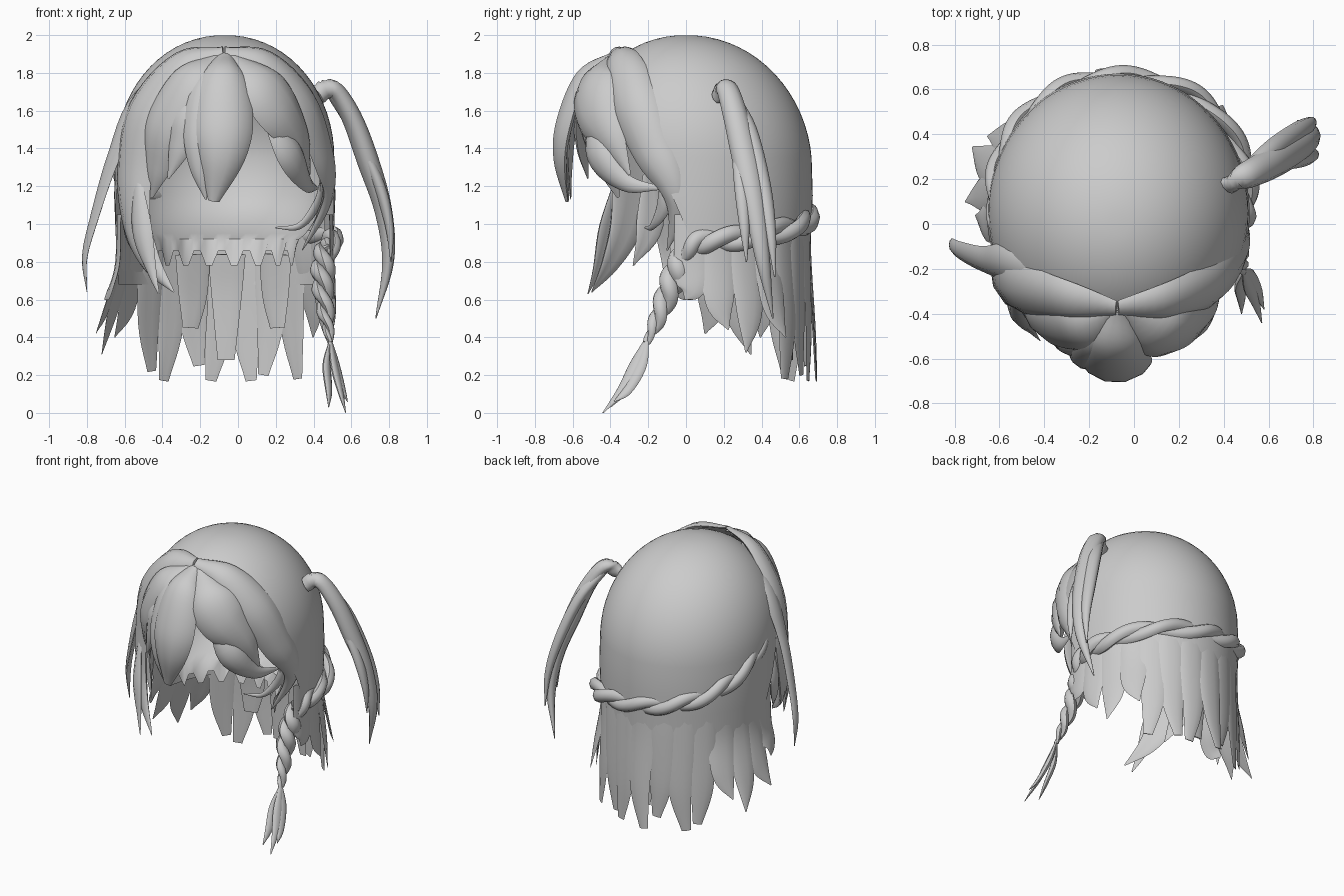
import bpy, bmesh, math
from mathutils import Vector as V

CX, CY, RX, RY = -0.07, 0.05, 0.58, 0.615   # head ellipse


def finish(name, bm):
    bmesh.ops.recalc_face_normals(bm, faces=bm.faces)
    me = bpy.data.meshes.new(name)
    bm.to_mesh(me)
    bm.free()
    ob = bpy.data.objects.new(name, me)
    bpy.context.collection.objects.link(ob)
    bpy.context.view_layer.objects.active = ob
    bpy.ops.object.select_all(action='DESELECT')
    ob.select_set(True)
    bpy.ops.object.shade_smooth_by_angle(angle=math.radians(50))
    return ob


def spline(pts, sub):
    # Catmull-Rom through (x, y, z, half-width) points
    P = [V(p) for p in pts]
    P = [P[0] * 2 - P[1]] + P + [P[-1] * 2 - P[-2]]
    out = []
    for i in range(1, len(P) - 2):
        a, b, c, d = P[i - 1:i + 3]
        for k in range(sub):
            t = k / sub
            out.append(0.5 * (2 * b + (c - a) * t + (2 * a - 5 * b + 4 * c - d) * t * t
                              + (3 * b - a - 3 * c + d) * t ** 3))
    return out + [P[-2]]


def frames(path):
    # centre, half-width, side and outward direction at every path point
    res = []
    for i, p in enumerate(path):
        t = (path[min(i + 1, len(path) - 1)] - path[max(i - 1, 0)]).to_3d().normalized()
        c = p.to_3d()
        ref = V((c.x - CX, c.y - CY, max(0, c.z - 1.3)))
        side = t.cross(ref).normalized()
        res.append((c, max(p[3], 0.003), side, side.cross(t)))
    return res


def sweep(bm, path, thick=0.3, bend=0.25, n=10):
    rings = []
    for c, w, side, out in frames(path):
        ring = []
        for k in range(n):
            a = 2 * math.pi * k / n
            u, v = math.cos(a), math.sin(a)
            ring.append(bm.verts.new(c + side * w * u + out * w * (thick * v - bend * u * u)))
        rings.append(ring)
    for r, s in zip(rings, rings[1:]):
        for k in range(n):
            bm.faces.new((r[k], r[(k + 1) % n], s[(k + 1) % n], s[k]))
    bm.faces.new(rings[0])
    bm.faces.new(rings[-1])


def lock(name, *paths, thick=0.3, bend=0.25):
    bm = bmesh.new()
    for p in paths:
        sweep(bm, spline(p, 6), thick, bend)
    return finish(name, bm)


def plait(name, pts, turns, extra=()):
    # two fat strands twisted round a path, with optional tassel locks
    bm = bmesh.new()
    fr = frames(spline(pts, 18))
    for k in range(2):
        strand = []
        for i, (c, w, side, out) in enumerate(fr):
            a = 2 * math.pi * turns * i / (len(fr) - 1) + k * math.pi
            q = c + side * w * 0.45 * math.cos(a) + out * w * 0.4 * math.sin(a)
            strand.append(V((*q, w * 0.72)))
        sweep(bm, strand, 0.8, 0, 8)
    for p in extra:
        sweep(bm, spline(p, 6), 0.5, 0)
    return finish(name, bm)


def shell(name, profile, cut, zig=0.0, seg=72):
    # (radius factor, z, y shift) rows round the head, cut off along the hairline
    bm = bmesh.new()
    rows = []
    for j, (r, z, dy) in enumerate(profile):
        row = []
        for i in range(seg):
            a = 2 * math.pi * i / seg
            dz = zig * ((i // 2) % 2) if j == len(profile) - 1 else 0
            row.append(bm.verts.new((CX + RX * r * math.cos(a), CY + dy + RY * r * math.sin(a), z + dz)))
        rows.append(row)
    for r, s in zip(rows, rows[1:]):
        for i in range(seg):
            bm.faces.new((r[i], r[(i + 1) % seg], s[(i + 1) % seg], s[i]))
    bm.faces.new(rows[0])
    bmesh.ops.bisect_plane(bm, geom=bm.verts[:] + bm.edges[:] + bm.faces[:],
                           plane_co=(0, -0.4, 1.9), plane_no=cut, clear_inner=True)
    return finish(name, bm)


# Smooth crown and the inner lining that curls forward to a jagged nape
arc = [math.radians(4 + 86 * i / 16) for i in range(17)]
shell("crown", [(math.sin(a) ** .96, 1.35 + 0.65 * math.cos(a), -.05 * math.cos(a)) for a in arc]
      + [(1.01, 1.15, 0), (1.0, 1.0, 0), (0.985, 0.8, 0), (.98, .68, 0)], (0, .92, .4))
shell("nape_lining", [(0.95 * math.sin(a), 1.35 + 0.6 * math.cos(a), -.04 * math.cos(a)) for a in arc]
      + [(0.92, 1.15, 0), (0.84, 1.03, -.05), (0.74, 0.95, -.12), (0.69, 0.92, -.17), (0.66, 0.78, -.19)],
      (0, .95, .34), zig=0.08)

# Back hair: tapered locks round the nape (angle, tip height, flare)
back = [(-2, .60, 1.0), (12, .44, 1.03), (27, .32, 1.07), (40, .40, 1.12), (52, .18, 1.02),
        (65, .2, .98), (79, .17, 1.0), (93, .17, 1.05), (107, .25, .98), (120, .17, 1.0),
        (134, .22, 1.02), (147, .4, 1.15), (160, .31, 1.22), (172, .42, 1.18), (184, .6, 1.1)]
paths = []
for i, (deg, tip, flare) in enumerate(back):
    def at(r, z, w, da=0):
        a = math.radians(deg + da)
        return (CX + RX * r * math.cos(a), CY + RY * r * math.sin(a), z, w)
    end = 0.03 if 45 < deg < 140 else 0.004
    paths.append([at(.975, 1.05, .09), at(.985, .8, .092), at(.52 + flare * .48, .36 + tip * .5, .075),
                  at(flare, tip, end, 4 if i % 2 else -3)])
lock("back_locks", *paths, thick=0.1, bend=0.08)
lock("inner_back_locks",
     *[[(x, .56 - abs(x) * .3, .84, .10), (x, .58 - abs(x) * .3, .62, .08), (x * 1.05, .58 - abs(x) * .3, tip, .045)]
       for x, tip in ((-.24, .45), (-.06, .28), (.2, .45))], thick=0.1, bend=0.05)

# Fringe
lock("centre_fringe",
     [(-.07, -.39, 1.9, .04), (-.08, -.55, 1.79, .12), (-.08, -.645, 1.55, .16), (-.09, -.67, 1.35, .125),
      (-.13, -.63, 1.12, .03)],
     [(-.09, -.42, 1.87, .04), (-.17, -.55, 1.74, .09), (-.21, -.62, 1.5, .085), (-.2, -.63, 1.3, .06),
      (-.17, -.61, 1.13, .005)], thick=.28)
lock("right_fringe",
     [(-.04, -.40, 1.89, .04), (.11, -.51, 1.77, .14), (.23, -.5, 1.62, .16), (.33, -.41, 1.45, .1),
      (.38, -.3, 1.26, .01)],
     [(.13, -.5, 1.64, .02), (.28, -.49, 1.38, .085), (.37, -.33, 1.22, .05), (.42, -.14, 1.19, .01)],
     thick=.22)
lock("left_fringe",
     [(-.1, -.40, 1.89, .04), (-.25, -.5, 1.77, .14), (-.39, -.48, 1.52, .16), (-.44, -.42, 1.3, .09),
      (-.46, -.36, 1.14, .01)],
     [(-.14, -.46, 1.8, .03), (-.26, -.56, 1.6, .09), (-.31, -.56, 1.42, .07), (-.37, -.52, 1.24, .006)],
     thick=.22)

# Long side strands sweeping from the parting
lock("right_side_strand",
     [(-.07, -.38, 1.92, .04), (.16, -.35, 1.87, .10), (.36, -.28, 1.65, .14), (.46, -.17, 1.38, .12),
      (.49, -.07, 1.2, .08), (.45, -.05, 1.05, .05), (.34, -.1, .86, .004)],
     [(.45, -.12, 1.25, .02), (.42, -.12, 1.1, .04), (.33, -.18, .99, .02), (.2, -.22, .98, .004)])
lock("left_side_strand",
     [(-.08, -.38, 1.92, .04), (-.31, -.35, 1.86, .11), (-.51, -.31, 1.6, .16), (-.57, -.29, 1.27, .15),
      (-.55, -.33, 1.0, .11), (-.47, -.41, .8, .065), (-.34, -.5, .64, .004)],
     [(-.54, -.34, 1.3, .02), (-.52, -.42, .98, .07), (-.46, -.48, .75, .03), (-.42, -.52, .63, .004)],
     [(-.57, -.2, 1.3, .03), (-.58, -.2, 1.0, .08), (-.5, -.28, .78, .004)])
lock("left_outer_strand",
     [(-.25, -.30, 1.88, .05), (-.53, -.2, 1.66, .1), (-.67, -.17, 1.35, .07), (-.77, -.13, 1.02, .05),
      (-.815, -.1, .82, .035), (-.80, -.1, .64, .004)])

# Loose side tail on the right
lock("side_tail",
     [(.42, .17, 1.68, .05), (.5, .215, 1.72, .06), (.6, .265, 1.57, .07), (.69, .32, 1.33, .075),
      (.77, .37, 1.07, .06), (.795, .41, .8, .04), (.73, .46, .5, .004)],
     [(.5, .23, 1.69, .04), (.62, .33, 1.5, .05), (.73, .41, 1.2, .045), (.79, .45, .95, .03), (.8, .47, .72, .004)],
     [(.55, .25, 1.62, .02), (.73, .29, 1.25, .04), (.8, .31, 1.0, .03), (.81, .32, .8, .004)],
     thick=.75, bend=.1)

# Braid round the back of the head and the hanging braid with its tassel
plait("head_braid",
      [(.48, -.02, .84, .045), (.5, .1, .91, .06), (.47, .32, .93, .06), (.28, .56, .98, .06),
       (-.04, .65, 1.03, .06), (-.33, .59, 1.08, .06), (-.54, .4, 1.17, .06), (-.62, .14, 1.31, .055),
       (-.58, -.12, 1.46, .04)], 4.5)
plait("hanging_braid",
      [(.46, .03, .9, .05), (.45, -.03, .78, .07), (.45, -.09, .65, .062), (.47, -.15, .5, .045),
       (.49, -.21, .37, .018)], 2.6,
      [[(.49, -.21, .38, .015), (.49 + a, -.27 + b, .25, .035), (.51 + 1.5 * a, -.34 + b, .12, .028),
        (x, y, z, .003)]
       for a, b, x, y, z in ((.02, 0, .57, -.44, .0), (-.02, .01, .48, -.4, .03), (.03, .03, .58, -.38, .06))])
